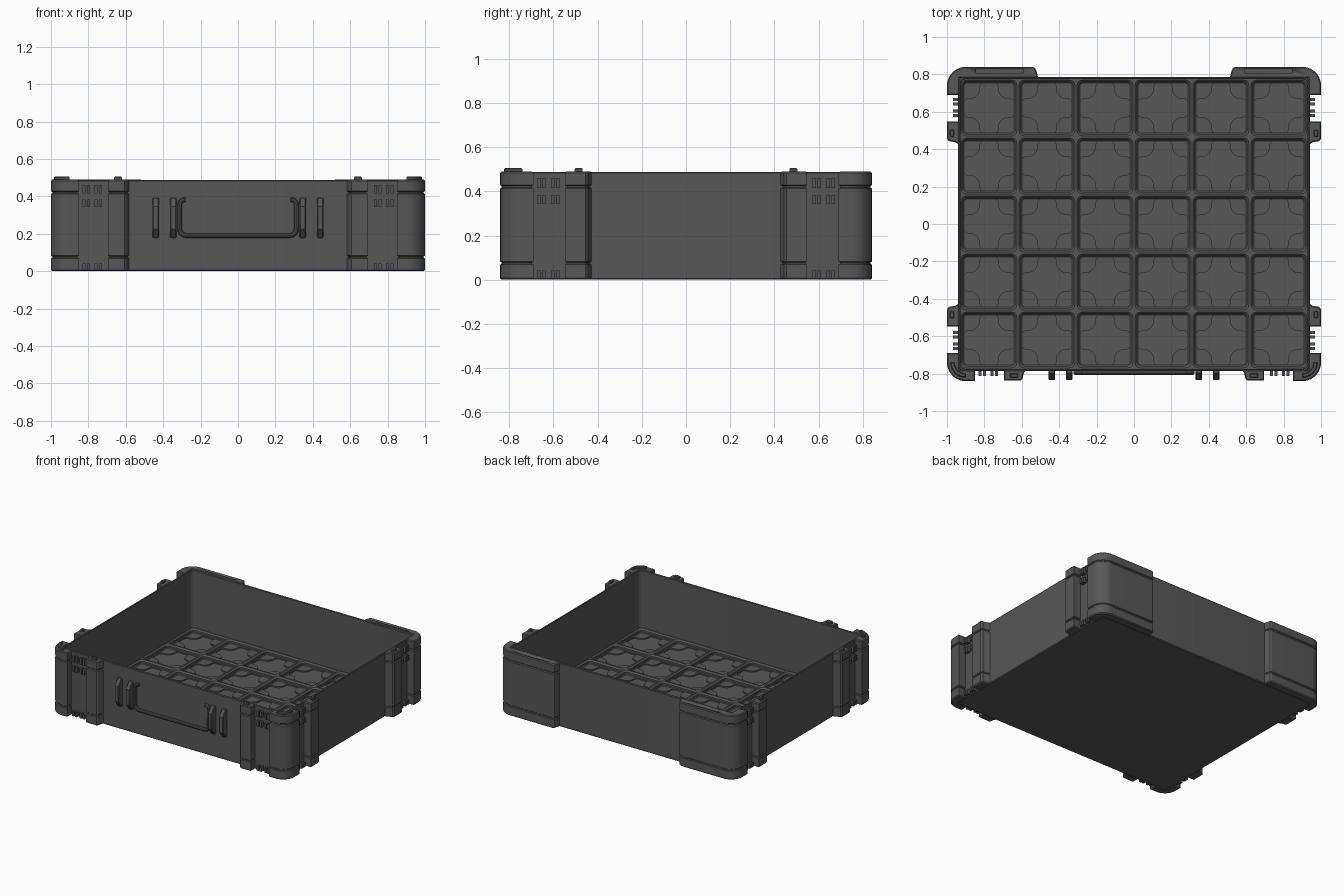
import bpy, bmesh, math
from mathutils import Vector

if "Cube" in bpy.data.objects:
    bpy.data.objects.remove(bpy.data.objects["Cube"])

mat = bpy.data.materials.new("dark grey plastic")
mat.diffuse_color = (0.095, 0.095, 0.095, 1)
mat.use_nodes = True
mat.node_tree.nodes["Principled BSDF"].inputs["Base Color"].default_value = mat.diffuse_color


def add_loft(bm, loops):
    """Skin a list of equal-length 3D loops and cap both ends."""
    rings = [[bm.verts.new(p) for p in loop] for loop in loops]
    n = len(rings[0])
    for a, b in zip(rings, rings[1:]):
        for i in range(n):
            j = (i + 1) % n
            bm.faces.new((a[i], a[j], b[j], b[i]))
    bm.faces.new(rings[0][::-1])
    bm.faces.new(rings[-1])


def finish(bm, name):
    bmesh.ops.recalc_face_normals(bm, faces=bm.faces[:])
    me = bpy.data.meshes.new(name)
    bm.to_mesh(me)
    bm.free()
    me.materials.append(mat)
    ob = bpy.data.objects.new(name, me)
    bpy.context.collection.objects.link(ob)
    smooth(ob)
    return ob


def select(ob):
    bpy.ops.object.select_all(action='DESELECT')
    ob.select_set(True)
    bpy.context.view_layer.objects.active = ob


def smooth(ob):
    select(ob)
    bpy.ops.object.shade_smooth_by_angle(angle=math.radians(30))


def arc(cx, cy, r, a0, a1, n=8):
    return [(cx + r * math.cos(math.radians(a0 + (a1 - a0) * i / n)),
             cy + r * math.sin(math.radians(a0 + (a1 - a0) * i / n))) for i in range(n + 1)]


def round_rect(hx, hy, r, n=5):
    pts = []
    for k, (sx, sy) in enumerate(((1, 1), (-1, 1), (-1, -1), (1, -1))):
        pts += arc(sx * (hx - r), sy * (hy - r), r, 90 * k, 90 * k + 90, n)
    return pts


def at_z(pts, z, dx=0, dy=0):
    return [(x + dx, y + dy, z) for x, y in pts]


def inset(pts, d):
    """Mitred inward offset of a polygon."""
    n = len(pts)
    area = sum(pts[i][0] * pts[(i + 1) % n][1] - pts[(i + 1) % n][0] * pts[i][1] for i in range(n))
    s = 1 if area > 0 else -1
    out = []
    for i in range(n):
        p, q, r = (Vector(pts[(i + k) % n]) for k in (-1, 0, 1))
        e, f = (q - p).normalized(), (r - q).normalized()
        a, b = Vector((-e.y, e.x)) * s, Vector((-f.y, f.x)) * s
        m = q + (a + b) * (d / (1 + a.dot(b)))
        out.append((m.x, m.y))
    return out


def stack(bm, pts, profile):
    add_loft(bm, [at_z(inset(pts, d), z) for z, d in profile])


def box(bm, x0, x1, y0, y1, z0, z1, sx=1, sy=1):
    pts = [(sx * x, sy * y) for x, y in ((x0, y0), (x1, y0), (x1, y1), (x0, y1))]
    add_loft(bm, [at_z(pts, z0), at_z(pts, z1)])


# Thin-walled tray
bm = bmesh.new()
add_loft(bm, [at_z(round_rect(hx, hy, 0.03), z) for hx, hy, z in (
    (0.934, 0.781, 0), (0.94, 0.787, 0.006), (0.94, 0.787, 0.482), (0.936, 0.783, 0.488),
    (0.931, 0.778, 0.488), (0.928, 0.775, 0.484), (0.928, 0.775, 0.01))])
finish(bm, "tray_shell")

# Floor grid: 6 x 5 stepped square sockets, each with four scalloped corner pads
P = 0.31
bm = bmesh.new()
pad = ([(0.134, 0.134), (0.134, 0.036), (0.126, 0.045), (0.112, 0.050)]
       + arc(0.1, 0.1, 0.05, 270, 180, 6) + [(0.050, 0.112), (0.045, 0.126), (0.036, 0.134)])
rings = ((0.155, 0.0005, 0.05), (0.149, 0.028, 0.05), (0.139, 0.022, 0.04),
         (0.139, 0.022, 0.027), (0.134, 0.016, 0.022), (0.134, 0.016, 0.013))
for i in range(6):
    for j in range(5):
        cx, cy = (i - 2.5) * P, (j - 2) * P
        loops = [[bm.verts.new(p) for p in at_z(round_rect(h, h, r), z, cx, cy)] for h, r, z in rings]
        for a, b in zip(loops, loops[1:]):
            for k in range(len(a)):
                m = (k + 1) % len(a)
                bm.faces.new((a[k], a[m], b[m], b[k]))
        bm.faces.new(loops[-1])
        for sx in (1, -1):
            for sy in (1, -1):
                p = [(sx * x, sy * y) for x, y in pad]
                add_loft(bm, [at_z(p, 0.011, cx, cy), at_z(p, 0.0215, cx, cy)])
finish(bm, "floor_grid")

# Corner blocks and posts share a profile with two grooved bands
BANDS = ((0, 0.007), (0.007, 0), (0.068, 0), (0.072, 0.007), (0.078, 0.007), (0.083, 0),
         (0.412, 0), (0.417, 0.007), (0.423, 0.007), (0.428, 0), (0.483, 0), (0.489, 0.006))
front_corner = ([(0.85, -0.78), (0.85, -0.84)] + arc(0.9, -0.74, 0.1, 270, 360, 10)
                + [(1, -0.69), (0.932, -0.69), (0.932, -0.78)])
rear_corner = ([(0.932, 0.78), (0.932, 0.69), (1, 0.69)] + arc(0.9, 0.74, 0.1, 0, 90, 10)
               + [(0.54, 0.84), (0.527, 0.832), (0.519, 0.81), (0.512, 0.78)])
front_post = [(0.695, -0.78), (0.695, -0.838), (0.607, -0.838), (0.596, -0.828),
              (0.59, -0.80), (0.578, -0.78)]
side_post = [(0.932, 0.548), (1, 0.548), (1, 0.455), (0.99, 0.443), (0.955, 0.437), (0.932, 0.422)]

for side, sx in (("left", -1), ("right", 1)):
    def flip(pts, sy=1):
        return [(sx * x, sy * y) for x, y in pts]

    for name, pts, sy in (("front_corner", front_corner, 1), ("front_post", front_post, 1),
                          ("side_post_front", side_post, -1), ("side_post_rear", side_post, 1)):
        bm = bmesh.new()
        stack(bm, flip(pts, sy), BANDS)
        finish(bm, f"{name}_{side}")

    # Rear corner with a long slot in its top
    bm = bmesh.new()
    stack(bm, flip(rear_corner), BANDS)
    corner = finish(bm, f"rear_corner_{side}")
    bm = bmesh.new()
    box(bm, 0.59, 0.845, 0.806, 0.828, 0.455, 0.55, sx)
    cutter = finish(bm, "slot_cutter")
    cutter.hide_render = True
    mod = corner.modifiers.new("slot", 'BOOLEAN')
    mod.object = cutter
    mod.solver = 'EXACT'
    select(corner)
    bpy.ops.object.modifier_apply(modifier="slot")
    bpy.data.objects.remove(cutter)

    # Stacking pegs on top of the corners and posts
    bm = bmesh.new()
    lug = arc(0.9, -0.74, 0.081, 270, 360) + arc(0.9, -0.74, 0.06, 360, 270)
    top = ((0.48, 0), (0.5, 0), (0.505, 0.004))
    stack(bm, flip(lug), top)
    stack(bm, flip([(0.62, -0.822), (0.662, -0.822), (0.662, -0.80), (0.62, -0.80)]), top)
    for sy in (1, -1):
        stack(bm, flip([(0.962, 0.467), (0.984, 0.467), (0.984, 0.503), (0.962, 0.503)], sy), top)
    finish(bm, f"stacking_pegs_{side}")

    # Small paired hinge ribs inside the latch channels
    bm = bmesh.new()
    for z0, z1 in ((0.415, 0.46), (0.343, 0.383), (0.006, 0.042)):
        for c in (0.823, 0.798, 0.759, 0.734):
            box(bm, c - 0.008, c + 0.008, -0.812, -0.78, z0, z1, sx)
        for c in (0.666, 0.642, 0.603, 0.579):
            for sy in (1, -1):
                box(bm, 0.932, 0.967, c - 0.008, c + 0.008, z0, z1, sx, sy)
    finish(bm, f"latch_ribs_{side}")

    # Handle brackets: tapered upright plates
    bm = bmesh.new()
    prof = [(-0.78, 0.392), (-0.797, 0.392), (-0.835, 0.345), (-0.835, 0.225),
            (-0.797, 0.178), (-0.78, 0.178)]
    for c in (0.347, 0.44):
        add_loft(bm, [[(sx * (c + w), y, z) for y, z in inset(prof, d)]
                      for w, d in ((-0.017, 0.005), (-0.012, 0), (0.012, 0), (0.017, 0.005))])
    finish(bm, f"handle_brackets_{side}")

# Bail handle: bent rod resting on the front wall
half = ([(0.28, 0.382)] + arc(0.285, 0.355, 0.027, 80, 0, 4)
        + arc(0.275, 0.227, 0.037, 0, -90, 6))
path = half + [(-x, z) for x, z in reversed(half)]
cu = bpy.data.curves.new("handle", 'CURVE')
cu.dimensions = '3D'
sp = cu.splines.new('POLY')
sp.points.add(len(path) - 1)
for pt, (x, z) in zip(sp.points, path):
    pt.co = (x, -0.794, z, 1)
cu.bevel_depth = 0.013
cu.bevel_resolution = 3
cu.use_fill_caps = True
cu.materials.append(mat)
handle = bpy.data.objects.new("handle", cu)
bpy.context.collection.objects.link(handle)
select(handle)
bpy.ops.object.convert(target='MESH')
smooth(bpy.context.view_layer.objects.active)
